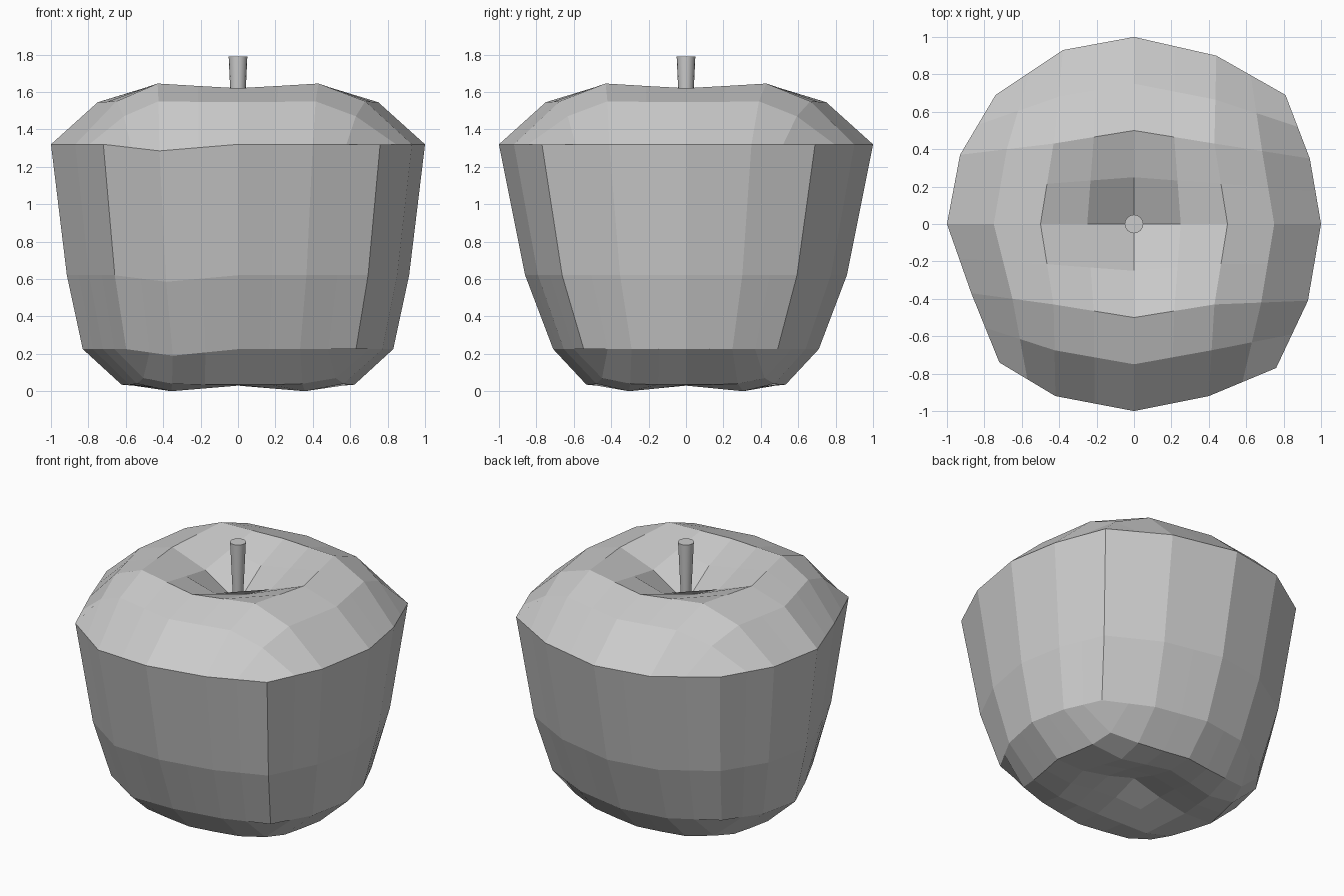
import bpy, bmesh

if "Cube" in bpy.data.objects:
    bpy.data.objects.remove(bpy.data.objects["Cube"])

# shoulder outline: 16 points, counter-clockwise from +x
OUTLINE = [(1, 0), (.94, .35), (.81, .69), (.44, .90), (0, 1), (-.38, .93),
           (-.74, .69), (-.93, .37), (-1, 0), (-.87, -.37), (-.72, -.74),
           (-.42, -.92), (0, -1), (.40, -.92), (.76, -.77), (.93, -.41)]

# grid cells (steps of 2) round the border, matching the outline
BORDER = ([(4, 0), (4, 2), (4, 4), (2, 4), (0, 4), (-2, 4), (-4, 4), (-4, 2)]
          + [(-4, 0), (-4, -2), (-4, -4), (-2, -4), (0, -4), (2, -4), (4, -4), (4, -2)])

# square-to-round control grid, odd nodes are averages
coarse = {(0, 0): (0, 0)}
for i in (-2, 0, 2):
    for j in (-2, 0, 2):
        f = .215 if i and j else .25
        coarse[i, j] = (i * f, j * f)
coarse.update(zip(BORDER, OUTLINE))


def node(i, j):
    xs = (i,) if i % 2 == 0 else (i - 1, i + 1)
    ys = (j,) if j % 2 == 0 else (j - 1, j + 1)
    pts = [coarse[a, b] for a in xs for b in ys]
    return [sum(p[k] for p in pts) / len(pts) for k in (0, 1)]


# heights by (ring, position along ring from axis to corner)
TOP = [[1.37], [1.53, 1.58], [1.62, 1.632, 1.645], [1.545, 1.547, 1.55, 1.47], [1.32] * 5]
BOTTOM = [[.13], [.07, .05], [.03, .015, 0], [.035, .035, .04, .07], [.225] * 5]
R = range(-4, 5)
bm = bmesh.new()


def dip(i, j):
    # slight sag of the front left border
    return -.035 if (i, j) == (-2, -4) else -.0175 if (i, j) in ((-1, -4), (-3, -4)) else 0


def cap(heights, sx, sy):
    verts = {}
    for i in R:
        for j in R:
            a, b = sorted((abs(i), abs(j)))
            x, y = node(i, j)
            verts[i, j] = bm.verts.new((x * sx, y * sy, heights[b][a] + dip(i, j)))
    for i in range(-4, 4):
        for j in range(-4, 4):
            bm.faces.new([verts[i, j], verts[i + 1, j], verts[i + 1, j + 1], verts[i, j + 1]])
    return verts


top = cap(TOP, 1, 1)
bottom = cap(BOTTOM, .83, .71)

# side wall between the two caps, through a middle ring
loop = ([(4, k) for k in range(-4, 4)] + [(k, 4) for k in range(4, -4, -1)]
        + [(-4, k) for k in range(4, -4, -1)] + [(k, -4) for k in range(-4, 4)])
middle = {}
for n in loop:
    x, y = node(*n)
    middle[n] = bm.verts.new((x * .915, y * .86, .62 + dip(*n)))
for lo, hi in ((bottom, middle), (middle, top)):
    for p, q in zip(loop, loop[1:] + loop[:1]):
        bm.faces.new([lo[p], lo[q], hi[q], hi[p]])
bmesh.ops.recalc_face_normals(bm, faces=bm.faces)

mesh = bpy.data.meshes.new("apple_body")
bm.to_mesh(mesh)
bm.free()
bpy.context.collection.objects.link(bpy.data.objects.new("apple_body", mesh))

# tapered stem standing in the dimple
bpy.ops.mesh.primitive_cone_add(vertices=16, radius1=.03, radius2=.05, depth=.43,
                                location=(0, 0, 1.575))
stem = bpy.context.object
stem.name = "stem"
bpy.ops.object.shade_smooth_by_angle()
